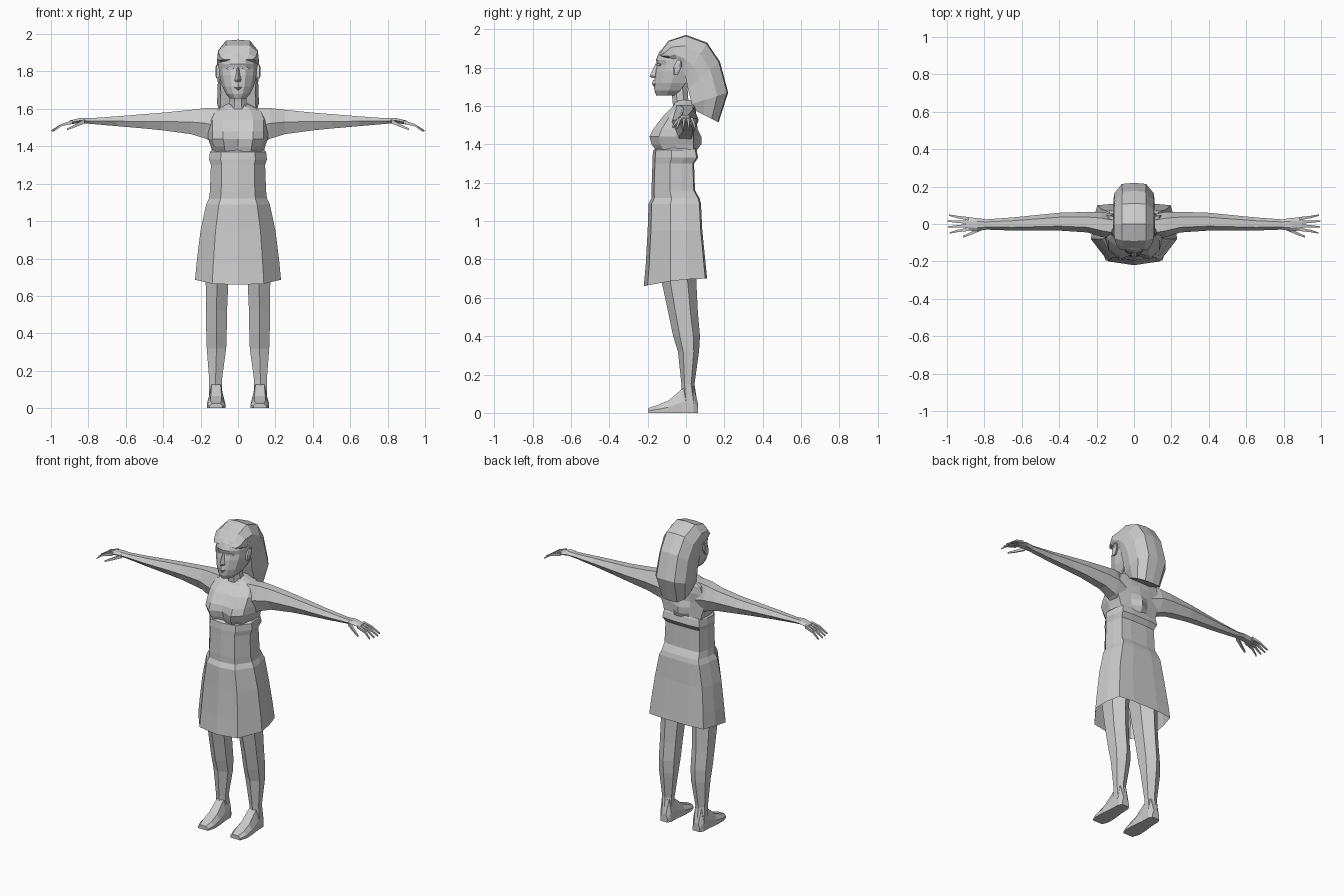
import bpy
import bmesh
from math import cos, sin, pi
from mathutils import Vector

cube = bpy.data.objects.get("Cube")
if cube:
    bpy.data.objects.remove(cube, do_unlink=True)

grey = bpy.data.materials.new("plain light grey")
grey.use_nodes = True
tone = (0.6, 0.6, 0.6, 1)
grey.diffuse_color = tone
grey.node_tree.nodes["Principled BSDF"].inputs["Base Color"].default_value = tone


def loft(name, rings, cap_start=True, cap_end=True, mirrored=False):
    """Skin a list of equally long point rings into one flat shaded object."""
    bm = bmesh.new()
    rows = [[bm.verts.new(point) for point in ring] for ring in rings]
    count = len(rows[0])
    for lower, upper in zip(rows, rows[1:]):
        for i in range(count):
            j = (i + 1) % count
            bm.faces.new((lower[i], lower[j], upper[j], upper[i]))
    if cap_start:
        bm.faces.new(rows[0][::-1])
    if cap_end:
        bm.faces.new(rows[-1])
    bmesh.ops.recalc_face_normals(bm, faces=bm.faces[:])
    mesh = bpy.data.meshes.new(name)
    bm.to_mesh(mesh)
    bm.free()
    mesh.materials.append(grey)
    obj = bpy.data.objects.new(name, mesh)
    bpy.context.collection.objects.link(obj)
    if mirrored:
        obj.modifiers.new("Mirror", "MIRROR").use_axis[0] = True
    return obj


def both_sides(half):
    """Close a half ring, from front centre to back centre, across x."""
    return half + [(-x, y, z) for x, y, z in half[-2:0:-1]]


def body_ring(shape, z, width, front, back, cleft=0, drop=0):
    """Scale a half outline to a width and a depth; drop lowers the front."""
    half = []
    for across, along in shape:
        y = front + (back - front) * along
        half.append((width * across, y + (cleft if across == 0 else 0),
                     z - drop * (1 - along) ** 2))
    return both_sides(half)


def oval(z, x, y, half_x, half_y, sides=6):
    angles = [2 * pi * (i + 0.5) / sides for i in range(sides)]
    return [(x + half_x * cos(a), y + half_y * sin(a), z) for a in angles]


def finger(name, path, thickness):
    """A four sided tapering rod along a path that runs mostly outward."""
    rings = []
    for step, point in enumerate(path):
        r = thickness * (1 - 0.3 * step)
        rings.append([Vector(point) + Vector((0, a * r, b * r))
                      for a, b in ((-1, -1), (1, -1), (1, 1), (-1, 1))])
    loft(name, rings, mirrored=True)


# Dress: skirt, hip band, waist and under-bust band
dress_shape = ((0, 0), (0.6, 0.06), (1, 0.42), (0.96, 0.7), (0.85, 0.97), (0.4, 1), (0, 1))
skirt_rows = (
    (0.7, 0.23, -0.22, 0.11, 0, 0.04),
    (0.8, 0.22, -0.21, 0.1, 0, 0.03),
    (0.95, 0.2, -0.2, 0.085),
    (1.09, 0.17, -0.195, 0.078),
    (1.12, 0.155, -0.18, 0.07),
    (1.16, 0.15, -0.18, 0.047),
    (1.3, 0.145, -0.175, 0.042),
    (1.33, 0.155, -0.175, 0.063),
    (1.37, 0.15, -0.17, 0.055),
    (1.38, 0.14, -0.15, 0.05),
)
loft("dress", [body_ring(dress_shape, *row) for row in skirt_rows], cap_start=False)

# Upper body with the bust and shoulders
chest_shape = ((0, 0), (0.5, 0), (0.85, 0.2), (1, 0.55), (0.95, 0.95), (0.4, 1), (0, 1))
chest_rows = (
    (1.36, 0.135, -0.15, 0.05),
    (1.4, 0.145, -0.18, 0.05, 0.03),
    (1.44, 0.16, -0.19, 0.05, 0.03),
    (1.48, 0.16, -0.17, 0.05, 0.01),
    (1.54, 0.16, -0.125, 0.055),
    (1.59, 0.14, -0.075, 0.05),
    (1.61, 0.09, -0.06, 0.04),
    (1.63, 0.05, -0.055, 0.03),
)
loft("upper_body", [body_ring(chest_shape, *row) for row in chest_rows])

# Neck
loft("neck", [oval(1.58, 0, -0.02, 0.055, 0.05, 8),
              oval(1.64, 0, -0.03, 0.05, 0.045, 8),
              oval(1.72, 0, -0.04, 0.05, 0.05, 8)])

# Head, from the chin up to the hairline
face_shape = ((0, 0), (0.4, 0.05), (0.8, 0.25), (1, 0.55), (0.9, 1), (0, 1))
head_rows = (
    (1.655, 0.04, -0.155, -0.06),
    (1.68, 0.065, -0.165, -0.03),
    (1.72, 0.085, -0.167, 0),
    (1.78, 0.1, -0.16, 0.03),
    (1.815, 0.104, -0.15, 0.04),
    (1.84, 0.105, -0.157, 0.05),
    (1.88, 0.1, -0.14, 0.05),
    (1.93, 0.07, -0.09, 0.03),
)
loft("head", [body_ring(face_shape, *row) for row in head_rows])

# Nose and lips
nose_shape = ((0, 0), (1, 0.7), (1, 1), (0, 1))
loft("nose", [body_ring(nose_shape, *row) for row in (
    (1.745, 0.02, -0.178, -0.14),
    (1.755, 0.02, -0.19, -0.14),
    (1.82, 0.01, -0.158, -0.13))])
loft("lips", [body_ring(nose_shape, *row) for row in (
    (1.7, 0.02, -0.168, -0.14),
    (1.715, 0.035, -0.178, -0.14),
    (1.735, 0.02, -0.172, -0.14))])

# Eyes: thin almond plates in the sockets
eye = []
for y in (-0.146, -0.139):
    eye.append([(0.043 + 0.022 * cos(a * pi / 3), y + 0.01 * cos(a * pi / 3),
                 1.815 + 0.008 * sin(a * pi / 3)) for a in range(6)])
loft("eye", eye, mirrored=True)

# Ears
ear = []
for x, size in ((0.095, 0.7), (0.115, 1), (0.12, 0.6)):
    ear.append([(x, -0.045 + 0.022 * size * cos(a * pi / 3) + 0.01 * sin(a * pi / 3),
                 1.8 + 0.045 * size * sin(a * pi / 3)) for a in range(6)])
loft("ear", ear, mirrored=True)

# Hair: swept from the forehead over the crown into a loose full tail
hair = []
for outer_y, outer_z, inner_y, inner_z, width in (
        (-0.14, 1.865, -0.13, 1.86, 0.08),
        (-0.125, 1.895, -0.07, 1.84, 0.1),
        (-0.09, 1.94, -0.04, 1.83, 0.111),
        (0, 1.97, -0.01, 1.78, 0.112),
        (0.11, 1.93, 0, 1.74, 0.112),
        (0.177, 1.83, 0.01, 1.69, 0.108),
        (0.22, 1.67, 0.03, 1.61, 0.112),
        (0.17, 1.515, 0.05, 1.575, 0.09)):
    outer, inner = Vector((0, outer_y, outer_z)), Vector((0, inner_y, inner_z))
    half = []
    for across, depth in ((0, 0), (0.58, 0.03), (0.95, 0.3), (1, 0.65), (0.85, 1), (0, 1)):
        half.append((width * across, *outer.lerp(inner, depth).yz))
    hair.append(both_sides(half))
loft("hair", hair)

# Legs
loft("leg", [oval(*row) for row in (
    (0.95, 0.1, -0.05, 0.09, 0.11),
    (0.68, 0.112, -0.036, 0.07, 0.09),
    (0.52, 0.115, -0.015, 0.065, 0.077),
    (0.4, 0.115, 0.003, 0.063, 0.07),
    (0.32, 0.115, 0.013, 0.06, 0.055),
    (0.15, 0.12, 0.01, 0.039, 0.034),
    (0.05, 0.12, 0.02, 0.042, 0.04))], mirrored=True)

# Feet: sections running from the heel to the toes
foot = []
for y, half_width, height in ((0.062, 0.025, 0.05), (0.04, 0.038, 0.14),
                              (-0.02, 0.04, 0.125), (-0.09, 0.048, 0.065),
                              (-0.15, 0.05, 0.04), (-0.195, 0.035, 0.025)):
    foot.append([(0.117 + half_width * across, y, height * up) for across, up in
                 ((-1, 0), (1, 0), (1, 0.45), (0.6, 1), (-0.6, 1), (-1, 0.45))])
loft("foot", foot, mirrored=True)

# Arms: six sided sections from the shoulder to the knuckles
arm = []
for x, top, bottom, front, back in (
        (0.1, 1.605, 1.4, -0.08, 0.05), (0.17, 1.605, 1.44, -0.07, 0.065),
        (0.25, 1.595, 1.465, -0.045, 0.065), (0.4, 1.58, 1.485, -0.035, 0.06),
        (0.5, 1.572, 1.495, -0.035, 0.05), (0.65, 1.56, 1.508, -0.035, 0.035),
        (0.79, 1.55, 1.52, -0.03, 0.025), (0.84, 1.552, 1.525, -0.038, 0.032),
        (0.9, 1.538, 1.517, -0.034, 0.036)):
    middle, depth, centre, height = ((front + back) / 2, (back - front) / 2,
                                     (top + bottom) / 2, (top - bottom) / 2)
    arm.append([(x, middle + depth * a, centre + height * b) for a, b in
                ((-1, 0), (-0.5, -1), (0.5, -1), (1, 0), (0.5, 1), (-0.5, 1))])
loft("arm", arm, mirrored=True)

# Fingers fanning out from the knuckles, and the thumb
for index, label in enumerate(("index", "middle", "ring", "little")):
    spread = index - 1.5
    reach = 1 - 0.008 * abs(spread - 0.3)
    finger(label + "_finger", ((0.885, 0.019 * spread, 1.53),
                               (0.945, 0.025 * spread, 1.513),
                               (reach, 0.032 * spread, 1.482)), 0.009)
finger("thumb", ((0.82, -0.025, 1.533), (0.87, -0.05, 1.51), (0.915, -0.068, 1.49)), 0.011)
